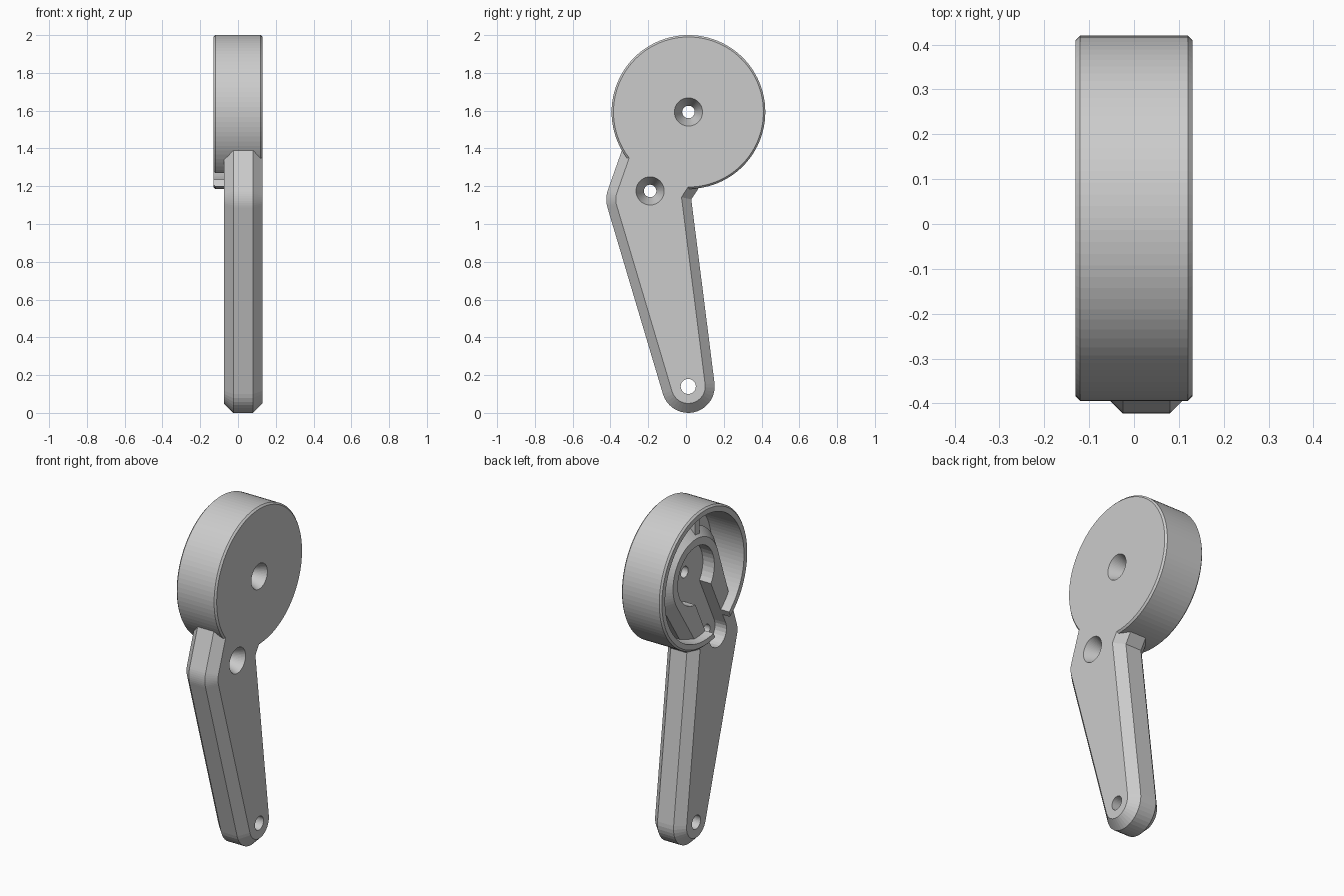
import bpy, bmesh
from math import sin, cos, pi, atan2
from mathutils import Matrix, Vector

old = bpy.data.objects.get("Cube")
if old:
    bpy.data.objects.remove(old, do_unlink=True)

HUB = Vector((0.013, 1.593))     # (y, z) of the drum axis
SIDE = Vector((-0.19, 1.175))    # upper screw in the arm
TIP = Vector((0.012, 0.14))      # pivot at the arm's end
FACE, OPEN = 0.13, -0.13         # closed and open sides along x
ARM_BACK = -0.075                # arm face on the open side


def add_object(name, bm):
    bmesh.ops.recalc_face_normals(bm, faces=bm.faces)
    mesh = bpy.data.meshes.new(name)
    bm.to_mesh(mesh)
    bm.free()
    ob = bpy.data.objects.new(name, mesh)
    bpy.context.collection.objects.link(ob)
    return ob


def disc(name, centre, x0, x1, r0, r1=None, segments=96):
    """Cylinder or cone lying along x."""
    bm = bmesh.new()
    bmesh.ops.create_cone(bm, cap_ends=True, segments=segments, radius1=r0,
                          radius2=r0 if r1 is None else r1, depth=x1 - x0)
    place = Matrix.Translation(((x0 + x1) / 2, *centre)) @ Matrix.Rotation(pi / 2, 4, 'Y')
    bm.transform(place)
    return add_object(name, bm)


def prism(name, outline, x0, x1):
    """Extrude a (y, z) outline along x."""
    bm = bmesh.new()
    face = bm.faces.new([bm.verts.new((x0, p[0], p[1])) for p in outline])
    new = bmesh.ops.extrude_face_region(bm, geom=[face])["geom"]
    bmesh.ops.translate(bm, vec=(x1 - x0, 0, 0),
                        verts=[v for v in new if isinstance(v, bmesh.types.BMVert)])
    return add_object(name, bm)


def arc(centre, r, a0, a1, steps=12):
    angles = [a0 + (a1 - a0) * i / steps for i in range(steps + 1)]
    return [(centre[0] + r * cos(a), centre[1] + r * sin(a)) for a in angles]


def apply(ob, mod):
    bpy.context.view_layer.objects.active = ob
    bpy.ops.object.modifier_apply(modifier=mod.name)


def chamfer(ob, width):
    mod = ob.modifiers.new("chamfer", 'BEVEL')
    mod.width, mod.segments = width, 1
    mod.limit_method, mod.angle_limit = 'ANGLE', pi / 3
    apply(ob, mod)


def combine(ob, other, operation):
    mod = ob.modifiers.new("combine", 'BOOLEAN')
    mod.operation, mod.object, mod.solver = operation, other, 'EXACT'
    apply(ob, mod)
    bpy.data.objects.remove(other, do_unlink=True)


# Drum, hollowed from the open side to leave a thin rim
body = disc("lever_body", HUB, OPEN, FACE, 0.407)
chamfer(body, 0.01)
combine(body, disc("recess", HUB, -0.3, 0.08, 0.367), 'DIFFERENCE')

# Rib between the rim and the arm's head
rib = prism("rib", [(-0.04, 1.8), (0.0, 1.8), (0.0, 1.98), (-0.04, 1.98)], -0.06, 0.1)
combine(body, rib, 'UNION')

# Chamfered arm: rounded tip, bent shoulder and a round head inside the drum
outline = arc(TIP, 0.14, 0.12, -pi + 0.29, 18)
outline += arc((-0.27, 1.13), 0.152, pi + 0.29, pi - 0.36, 8)
outline += arc(HUB, 0.265, pi - 0.36, -0.588, 40)
outline.append((0.028, 1.13))
arm = prism("arm", outline, ARM_BACK, FACE)
chamfer(arm, 0.05)
combine(body, arm, 'UNION')

# Keyhole pocket running from the hub through the rim to the side screw
run = (HUB - SIDE).normalized()
heading = atan2(run.y, run.x)
slot = arc(SIDE, 0.08, heading + pi / 2, heading + 3 * pi / 2)
slot += arc(HUB, 0.17, heading - pi + 0.49, heading + pi - 0.49, 32)
combine(body, prism("pocket", slot, -0.3, 0.0), 'DIFFERENCE')

# Countersunk screw holes and the plain pivot hole
for centre in (HUB, SIDE):
    combine(body, disc("countersink", centre, 0.03, FACE + 0.001, 0.033, 0.075, 48), 'DIFFERENCE')
for centre, radius in ((HUB, 0.033), (SIDE, 0.033), (TIP, 0.04)):
    combine(body, disc("bore", centre, -0.3, 0.3, radius, segments=32), 'DIFFERENCE')
